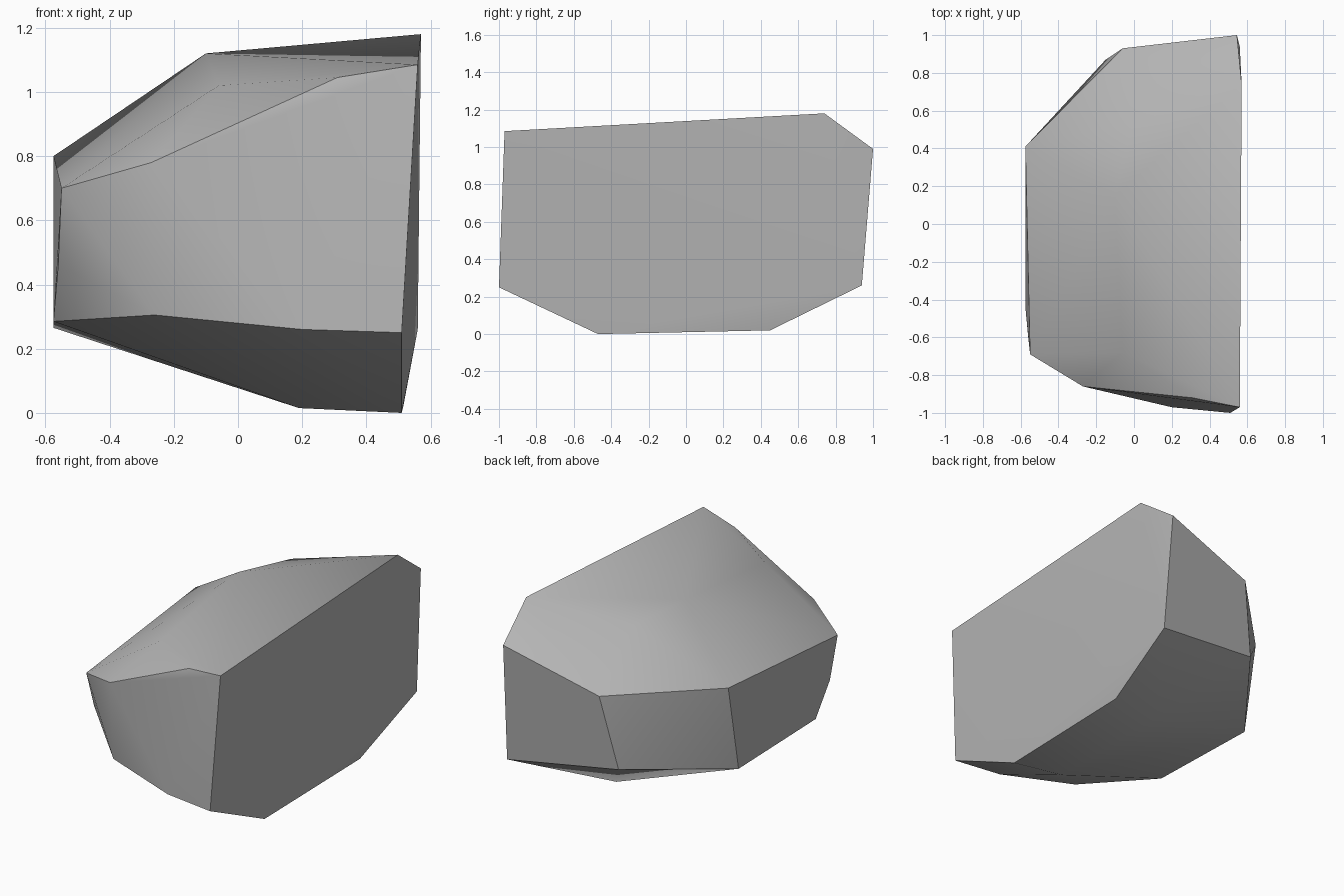
import bpy
import bmesh
import math

# Remove the default cube
default_cube = bpy.data.objects.get("Cube")
if default_cube:
    bpy.data.objects.remove(default_cube, do_unlink=True)


def make_material(name, colour):
    material = bpy.data.materials.new(name)
    material.use_nodes = True
    material.diffuse_color = colour
    shader = material.node_tree.nodes["Principled BSDF"]
    shader.inputs["Base Color"].default_value = colour
    shader.inputs["Roughness"].default_value = 0.9
    return material


def make_hull(name, corner_groups, material, smooth_angle):
    """Wrap the corners in a convex stone and keep its strong edges sharp."""
    bm = bmesh.new()
    for group in corner_groups:
        for corner in group:
            bm.verts.new(corner)
    hull = bmesh.ops.convex_hull(bm, input=bm.verts[:], use_existing_faces=False)
    loose = {v for v in hull["geom_interior"] + hull["geom_unused"]
             if isinstance(v, bmesh.types.BMVert)}
    bmesh.ops.delete(bm, geom=list(loose), context="VERTS")
    # Merge nearly flat triangles into broad facets
    bmesh.ops.dissolve_limit(bm, angle_limit=math.radians(2),
                             verts=bm.verts[:], edges=bm.edges[:])
    bmesh.ops.recalc_face_normals(bm, faces=bm.faces[:])
    mesh = bpy.data.meshes.new(name)
    bm.to_mesh(mesh)
    bm.free()
    mesh.materials.append(material)
    stone = bpy.data.objects.new(name, mesh)
    bpy.context.collection.objects.link(stone)
    bpy.ops.object.select_all(action="DESELECT")
    stone.select_set(True)
    bpy.context.view_layer.objects.active = stone
    bpy.ops.object.shade_smooth_by_angle(angle=smooth_angle)
    return stone


# Broad split side
split_side = [(.56, -.97, 1.085), (.57, .74, 1.18), (.545, 1, .99),
              (.56, .94, .26), (.515, .45, .02), (.51, -.47, 0), (.51, -1, .25)]

# Front rim, top then bottom
front_rim = [(.31, -.92, 1.045), (-.27, -.86, .78), (-.55, -.69, .7),
             (-.56, -.6, .46), (-.575, -.44, .285), (-.26, -.84, .305),
             (.2, -.97, .26)]

# Crown ridge
crown = [(-.06, -.68, 1.02), (-.1, .15, 1.12), (-.01, .53, 1.08)]

# Back and far side
back_rim = [(-.06, .93, .81), (-.575, .41, .8), (-.575, .31, .265),
            (-.15, .87, .36)]

# Underside
base = [(.19, -.42, .015), (.18, .42, .025)]

grey_stone = make_material("grey stone", (.46, .46, .46, 1))
make_hull("boulder", [split_side, front_rim, crown, back_rim, base],
          grey_stone, math.radians(30))
